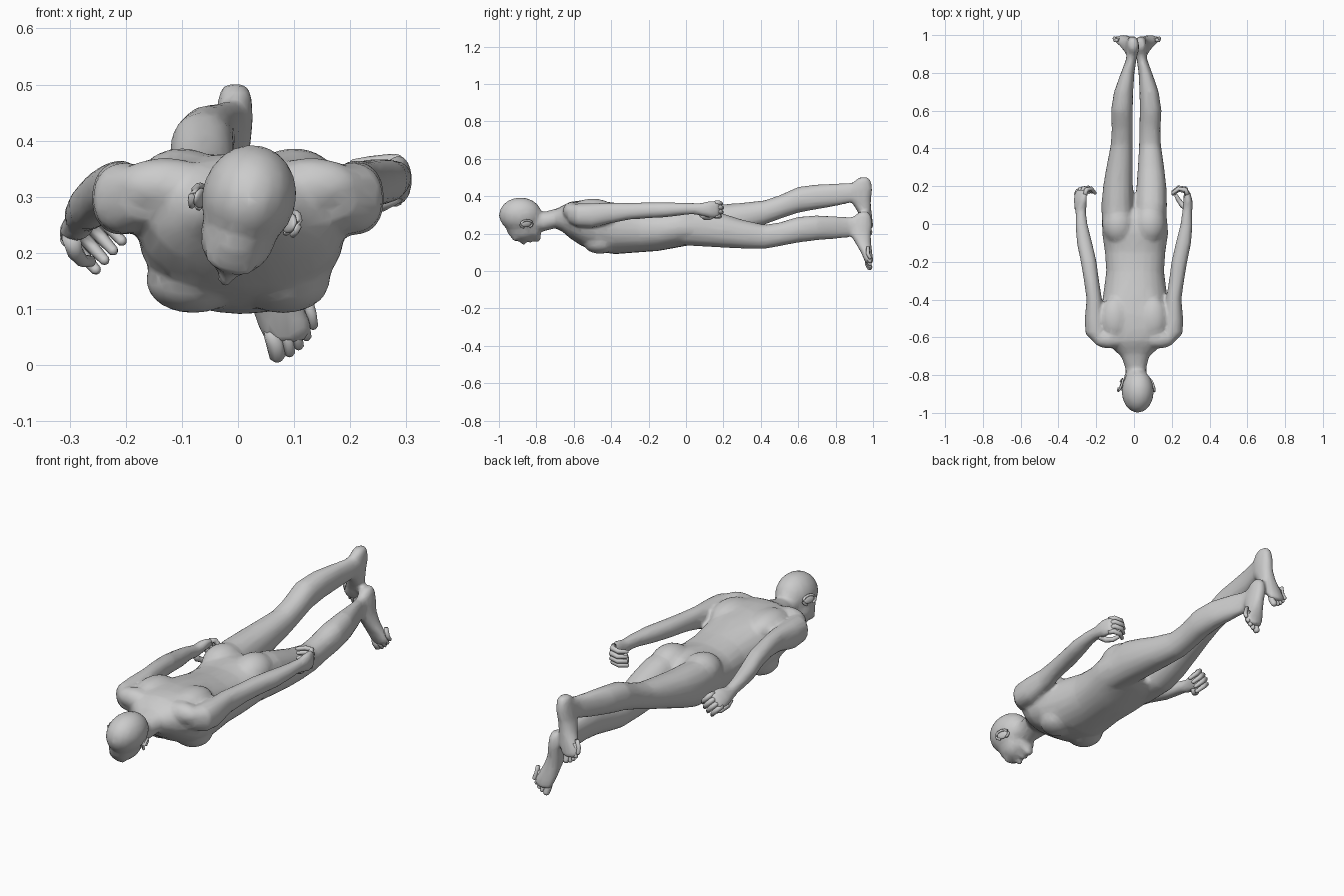
import bpy, bmesh
from math import sin, cos, pi, radians
from mathutils import Vector, Matrix

if "Cube" in bpy.data.objects:
    bpy.data.objects.remove(bpy.data.objects["Cube"])

IDENT = Matrix.Identity(4)


def ball(bm, c, r, m=IDENT):
    mat = m @ Matrix.Translation(c) @ Matrix.Diagonal((*r, 1))
    bmesh.ops.create_uvsphere(bm, u_segments=16, v_segments=10, radius=1, matrix=mat)


def loft(bm, rings, axis='y', m=IDENT, n=16, power=0.9):
    """Skin oval rings given as (centre, half width in x, half depth)."""
    loops = []
    for c, a, b in rings:
        loop = []
        for i in range(n):
            t = 2 * pi * i / n
            u, v = (abs(f) ** power * (1 if f > 0 else -1) for f in (cos(t), sin(t)))
            off = Vector((a * u, 0, b * v)) if axis == 'y' else Vector((a * u, b * v, 0))
            loop.append(bm.verts.new(m @ (Vector(c) + off)))
        loops.append(loop)
    for p, q in zip(loops, loops[1:]):
        for i in range(n):
            bm.faces.new((p[i], p[(i + 1) % n], q[(i + 1) % n], q[i]))
    bm.faces.new(loops[0])
    bm.faces.new(loops[-1])


def digit(bm, pts, radii, m=IDENT, n=8):
    """Tapered tube through points, with rounded tip, for fingers and toes."""
    pts = [Vector(p) for p in pts]
    end = (pts[-1] - pts[-2]).normalized() * radii[-1] * 0.6
    pts, radii = pts + [pts[-1] + end], list(radii) + [radii[-1] * 0.5]
    loops = []
    for i, (p, r) in enumerate(zip(pts, radii)):
        d = pts[min(i + 1, len(pts) - 1)] - pts[max(i - 1, 0)]
        rot = d.to_track_quat('Z', 'Y')
        loops.append([bm.verts.new(m @ (p + rot @ Vector((r * cos(2 * pi * k / n), r * sin(2 * pi * k / n), 0))))
                      for k in range(n)])
    for p, q in zip(loops, loops[1:]):
        for i in range(n):
            bm.faces.new((p[i], p[(i + 1) % n], q[(i + 1) % n], q[i]))
    bm.faces.new(loops[0])
    bm.faces.new(loops[-1])


def finish(bm, name):
    bmesh.ops.recalc_face_normals(bm, faces=bm.faces)
    me = bpy.data.meshes.new(name)
    bm.to_mesh(me)
    bm.free()
    ob = bpy.data.objects.new(name, me)
    bpy.context.collection.objects.link(ob)
    return ob


body = bmesh.new()

# torso: y, half width, lowest z, highest z
torso = [(-.71, .065, .235, .32), (-.66, .12, .21, .35), (-.62, .165, .175, .37),
         (-.56, .185, .135, .378), (-.48, .185, .105, .378), (-.38, .17, .09, .365),
         (-.25, .153, .10, .34), (-.15, .16, .107, .33), (-.05, .175, .125, .34),
         (.03, .17, .14, .33), (.08, .12, .16, .30)]
loft(body, [((.006, y, (lo + hi) / 2), a, (hi - lo) / 2) for y, a, lo, hi in torso], n=24)

# neck
loft(body, [((.012, -.85, .265), .055, .055), ((.01, -.76, .265), .056, .052),
            ((.006, -.70, .28), .075, .052), ((.005, -.64, .29), .11, .06)])

# muscle masses: shoulder blades, chest, seat
for s in (-1, 1):
    ball(body, (s * .10, -.5, .325), (.08, .12, .062))
    ball(body, (s * .08, -.46, .15), (.085, .09, .058))
    ball(body, (s * .083, .0, .28), (.086, .11, .082))
    ball(body, (s * .13, -.61, .32), (.09, .05, .05))

# head, rolled slightly about the body axis
head = Matrix.Translation((.014, -.885, .28)) @ Matrix.Rotation(radians(16), 4, 'Y')
ball(body, (0, 0, .02), (.085, .116, .095), head)
ball(body, (0, .012, -.05), (.068, .09, .072), head)
ball(body, (0, .075, -.06), (.052, .038, .05), head)
ball(body, (0, .09, -.098), (.028, .02, .034), head)
ball(body, (0, .053, -.113), (.026, .016, .02), head)
ball(body, (0, -.03, -.1), (.05, .016, .022), head)
digit(body, [(0, -.03, -.105), (0, .0, -.122), (0, .022, -.137)], (.01, .012, .015), head)

# legs: y, x, low z, high z, half width, lift of the raised leg
leg = [(-.05, .088, .14, .34, .08, 0), (.1, .09, .13, .338, .085, .015), (.2, .092, .125, .307, .079, .05),
       (.3, .09, .12, .275, .07, .09), (.42, .085, .118, .248, .058, .13), (.5, .084, .133, .26, .056, .145),
       (.6, .088, .152, .29, .058, .16), (.7, .08, .165, .298, .051, .165), (.8, .06, .172, .293, .036, .175),
       (.87, .042, .18, .288, .028, .182), (.93, .036, .2, .295, .03, .186)]
# feet: z, x, front y, sole y, half width
foot = [(.315, .035, .925, .975, .02), (.295, .035, .90, .99, .03), (.25, .037, .875, .997, .034),
        (.2, .043, .875, .99, .035), (.15, .055, .905, .99, .04), (.1, .072, .935, .996, .048),
        (.065, .086, .95, 1.0, .05), (.04, .083, .96, 1.0, .034)]
toe_tips = [(.07, .016, .016), (.092, .022, .011), (.108, .034, .0105), (.122, .05, .01), (.134, .07, .01)]
for s, raised in ((1, 0), (-1, 1)):
    loft(body, [((s * x + raised * r * .15, y, (lo + hi) / 2 + raised * r), a, (hi - lo) / 2)
                for y, x, lo, hi, a, r in leg])
    fm = Matrix.Translation((.03 * raised, 0, .186 * raised)) @ Matrix.Diagonal((s, 1, 1, 1))
    loft(body, [((x, (y0 + y1) / 2, z), a, (y1 - y0) / 2) for z, x, y0, y1, a in foot], axis='z', m=fm)
    toes = bmesh.new()
    for x, z, r in toe_tips:
        digit(toes, [(x - .014, .974, z + .06), (x - .004, .972, z + .022), (x, .984, z)],
              (r, r, r * .95), fm)
    finish(toes, ("left" if raised else "right") + "_toes")

# arms: y, x, z, half width, half depth, drop of the lower arm
arm = [(-.63, .165, .305, .045, .045, 0), (-.58, .2, .298, .058, .063, 0), (-.5, .21, .297, .051, .066, 0),
       (-.4, .21, .311, .041, .055, 0), (-.3, .225, .32, .04, .045, .005), (-.2, .24, .325, .042, .043, .02),
       (-.1, .262, .328, .041, .04, .045), (0, .278, .333, .032, .032, .065), (.065, .281, .335, .026, .029, .08)]
# palm in hand space: y, x, half thickness, half breadth
palm = [(-.02, 0, .025, .028), (.02, .003, .027, .035), (.06, .005, .024, .046), (.1, .0, .018, .045), (.115, -.005, .012, .04)]
for s, low, roll in ((1, 0, 0), (-1, 1, 42)):
    side = "left" if low else "right"
    loft(body, [((s * x, y, z - low * d), a, b) for y, x, z, a, b, d in arm])
    hm = (Matrix.Translation((s * .281, .065, .33 - .08 * low)) @ Matrix.Diagonal((s, 1, 1, 1))
          @ Matrix.Rotation(radians(-roll), 4, 'Y'))
    loft(body, [((x, y, 0), a, b) for y, x, a, b in palm], m=hm)
    fingers = bmesh.new()
    for k in range(4):
        z, e = .034 - .023 * k, (0, .006, .004, -.006)[k]
        digit(fingers, [(.002, .09, z), (-.008, .116 + e, z), (-.045, .122 + e, z - .003), (-.076, .098 + e, z - .006)],
              (.0125, .0125, .0115, .009), hm)
    digit(fingers, [(0, .02, -.025), (-.025, .035, -.042), (-.045, .062, -.045), (-.058, .085, -.035)],
          (.018, .015, .012, .01), hm)
    finish(fingers, side + "_fingers")
    # ear: flattened bowl with a raised rim
    ear = bmesh.new()
    em = head @ Matrix.Translation((s * .082, .03, -.005)) @ Matrix.Rotation(s * radians(20), 4, 'Z')
    ball(ear, (0, 0, 0), (.008, .03, .018), em)
    rim = [(s * .006, .034 * cos(t), .021 * sin(t)) for t in [radians(a) for a in range(-60, 241, 30)]]
    digit(ear, rim, [.006] * len(rim), em, 6)
    finish(ear, side + "_ear")

# fuse the body masses into one skin
ob = finish(body, "body")
rm = ob.modifiers.new("fuse", 'REMESH')
rm.mode, rm.voxel_size = 'VOXEL', .009
sm = ob.modifiers.new("soften", 'SMOOTH')
sm.factor, sm.iterations = .5, 8
dc = ob.modifiers.new("simplify", 'DECIMATE')
dc.ratio = .16
rm.use_smooth_shade = True

for o in bpy.context.collection.objects:
    for p in o.data.polygons:
        p.use_smooth = True
